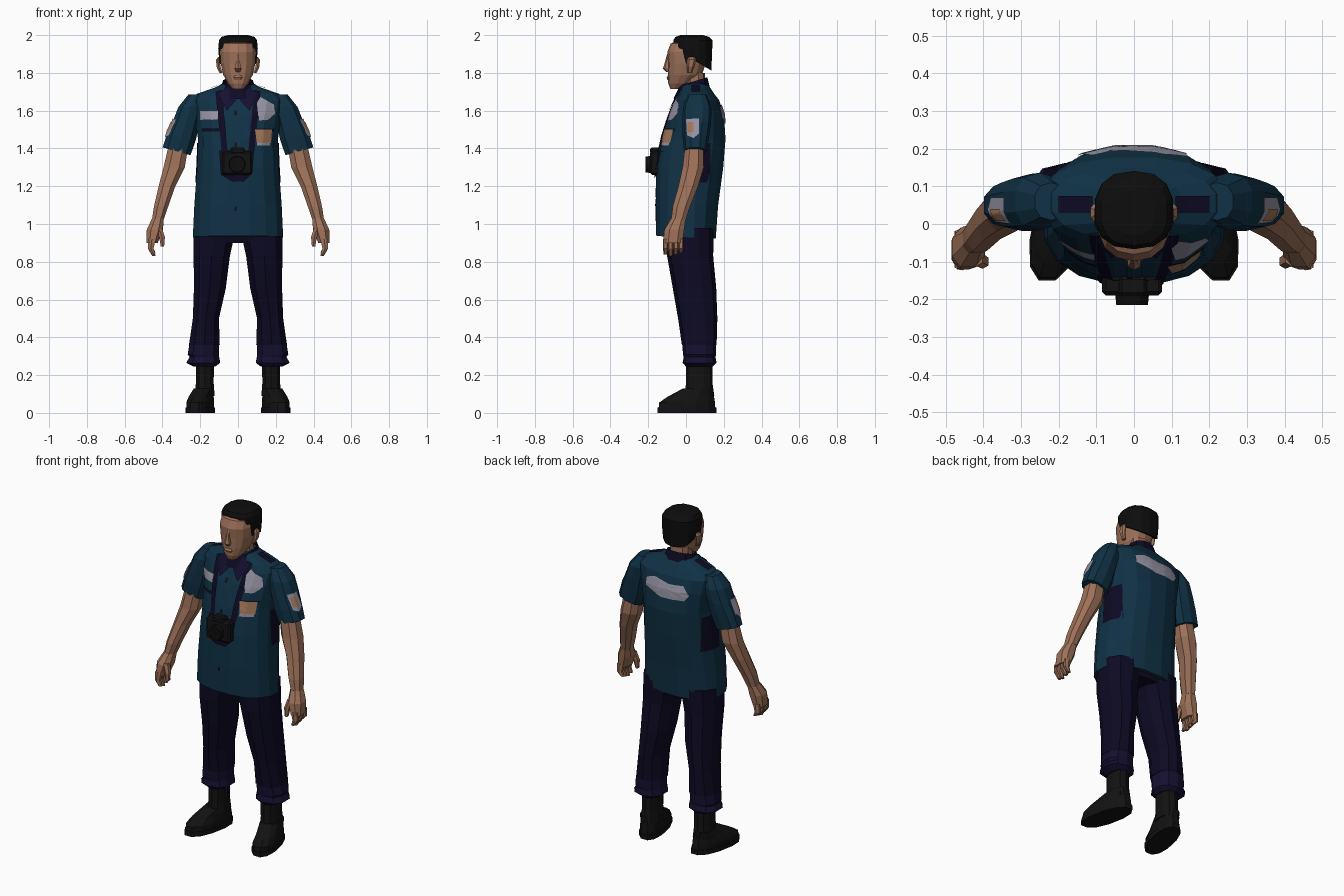
import bpy, bmesh, math
from mathutils import Vector
from mathutils.bvhtree import BVHTree

if "Cube" in bpy.data.objects:
    bpy.data.objects.remove(bpy.data.objects["Cube"])


def material(name, *rgb):
    m = bpy.data.materials.new(name)
    m.use_nodes = True
    m.diffuse_color = (*rgb, 1)
    node = m.node_tree.nodes["Principled BSDF"]
    node.inputs["Base Color"].default_value = (*rgb, 1)
    node.inputs["Roughness"].default_value = 0.9
    return m


SHIRT = material("shirt blue", .005, .031, .06)
NAVY = material("trouser navy", .004, .003, .017)
TRIM = material("trim navy", .007, .005, .03)
SKIN = material("skin", .34, .165, .1)
LEATHER = material("boot black", .006, .006, .006)
HAIR = material("hair black", .004, .004, .004)
GREY = material("badge grey", .3, .29, .36)
TAN = material("patch tan", .36, .18, .1)


def finish(name, bm, mat):
    me = bpy.data.meshes.new(name)
    bm.to_mesh(me)
    bm.free()
    me.materials.append(mat)
    ob = bpy.data.objects.new(name, me)
    bpy.context.collection.objects.link(ob)
    return ob


def loft(name, mat, rings, n=12, power=0.85, caps=True, side=1):
    """Skin rings of (x, y, z, rx, ry, slope in x, slope in y, shear)."""
    bm = bmesh.new()
    rows = []
    for ring in rings:
        cx, cy, z, rx, ry, sx, sy, shear = (list(ring) + [0, 0, 0])[:8]
        row = []
        for i in range(n):
            a = 2 * math.pi * (i + .5) / n
            c, s = math.cos(a), math.sin(a)
            dx = math.copysign(abs(c) ** power, c) * rx
            dy = math.copysign(abs(s) ** power, s) * ry
            row.append(bm.verts.new((side * (cx + dx + shear * dy), cy + dy,
                                     z + sx * dx + sy * dy)))
        rows.append(row)
    for lo, hi in zip(rows, rows[1:]):
        for i in range(n):
            j = (i + 1) % n
            bm.faces.new((lo[i], lo[j], hi[j], hi[i]))
    if caps:
        bm.faces.new(rows[0])
        bm.faces.new(rows[-1])
    bmesh.ops.recalc_face_normals(bm, faces=bm.faces)
    return finish(name, bm, mat)


def pair(name, mat, rings, **kw):
    return [loft(f"{label}_{name}", mat, rings, side=s, **kw)
            for label, s in (("left", 1), ("right", -1))]


AIM = {"front": (Vector((0, 1, 0)), lambda u, v: Vector((u, -1, v))),
       "back": (Vector((0, -1, 0)), lambda u, v: Vector((u, 1, v))),
       "left": (Vector((-1, 0, 0)), lambda u, v: Vector((1, u, v))),
       "right": (Vector((1, 0, 0)), lambda u, v: Vector((-1, u, v))),
       "top": (Vector((0, 0, -1)), lambda u, v: Vector((u, v, 3)))}


def patch(name, mat, target, view, outline, lift=.006):
    """Lay a thin plate with the given outline on the target's surface."""
    d, place = AIM[view]
    me = target.data
    tree = BVHTree.FromPolygons([v.co for v in me.vertices],
                                [p.vertices[:] for p in me.polygons])
    bm = bmesh.new()

    def drop(p):
        o = place(*p)
        hit = tree.ray_cast(o, d)[0] or tree.find_nearest(o)[0]
        return bm.verts.new(hit - d * lift)

    pts = [Vector(p) for p in outline]
    edge = [a.lerp(b, k / 4) for a, b in zip(pts, pts[1:] + pts[:1]) for k in range(4)]
    mid = sum(pts, Vector((0, 0))) / len(pts)
    rows = [[drop(mid.lerp(p, t)) for p in edge] for t in (1, .7, .35)]
    centre = drop(mid)
    n = len(edge)
    for i in range(n):
        j = (i + 1) % n
        for a, b in zip(rows, rows[1:]):
            bm.faces.new((a[i], a[j], b[j], b[i]))
        bm.faces.new((rows[-1][i], rows[-1][j], centre))
    bm.normal_update()
    if sum(f.normal.dot(d) for f in bm.faces) > 0:
        bmesh.ops.reverse_faces(bm, faces=bm.faces)
    return finish(name, bm, mat)


def box(x0, x1, z0, z1):
    return [(x0, z0), (x1, z0), (x1, z1), (x0, z1)]


def block(name, mat, lo, hi, bevel=.01):
    bm = bmesh.new()
    bmesh.ops.create_cube(bm, size=1)
    for v in bm.verts:
        v.co = [a + (b - a) * (c + .5) for a, b, c in zip(lo, hi, v.co)]
    bmesh.ops.bevel(bm, geom=bm.edges[:], offset=bevel, segments=1, affect='EDGES')
    return finish(name, bm, mat)


# Shirt
torso = loft("shirt_body", SHIRT, [
    (0, 0, .93, .243, .16, 0, -.04), (0, .005, 1.1, .235, .168),
    (0, .02, 1.3, .22, .18), (0, .04, 1.45, .215, .172),
    (0, .055, 1.58, .235, .148), (0, .06, 1.655, .25, .118),
    (0, .055, 1.69, .22, .095), (0, .05, 1.72, .13, .08),
    (0, .05, 1.74, .09, .065)], n=16)
sleeves = pair("sleeve", SHIRT, [
    (.325, .05, 1.385, .077, .06, .28), (.3, .052, 1.46, .08, .07, .2),
    (.275, .057, 1.54, .075, .076), (.25, .06, 1.62, .068, .076),
    (.22, .06, 1.685, .045, .05)], n=10)

# Neck, head and hair
loft("neck", SKIN, [(0, .035, 1.64, .07, .07), (0, .045, 1.7, .062, .06),
                    (0, .045, 1.8, .062, .055)], n=10)
loft("head", SKIN, [
    (0, -.055, 1.715, .03, .028), (0, -.03, 1.745, .056, .064),
    (0, -.005, 1.79, .08, .09), (0, .005, 1.85, .094, .1),
    (0, .005, 1.91, .097, .104), (0, .015, 1.955, .09, .096),
    (0, .03, 1.98, .06, .06)], n=14, power=.9)
loft("nose", SKIN, [(0, -.093, 1.805, .012, .012), (0, -.102, 1.822, .02, .02),
                    (0, -.095, 1.86, .011, .016), (0, -.09, 1.9, .008, .01)], n=6)
loft("lips", SKIN, [(0, -.085, 1.763, .02, .014), (0, -.088, 1.775, .027, .016),
                    (0, -.085, 1.786, .02, .012)], n=8)
pair("ear", SKIN, [(.09, .02, 1.80, .01, .012), (.104, .025, 1.835, .012, .02),
                   (.106, .03, 1.87, .011, .024), (.098, .03, 1.885, .008, .014)], n=6)
loft("hair", HAIR, [
    (0, .035, 1.87, .099, .1, 0, -.58), (0, .035, 1.92, .106, .102, 0, -.3),
    (0, .037, 1.972, .103, .104), (0, .033, 1.99, .09, .09),
    (0, .03, 2.0, .055, .06)], n=14, power=.8)
pair("sideburn", HAIR, [(.091, .01, 1.85, .006, .012), (.097, .02, 1.93, .009, .04)], n=6)

# Arms and hands
pair("forearm", SKIN, [
    (.31, .045, 1.44, .055, .05), (.338, .038, 1.3, .06, .06),
    (.376, .012, 1.2, .047, .056), (.408, -.025, 1.09, .04, .049),
    (.425, -.04, 1.02, .033, .041)], n=8)
pair("palm", SKIN, [(.424, -.04, 1.03, .033, .041), (.44, -.062, .97, .046, .056),
                    (.455, -.07, .9, .032, .055)], n=8)
pair("thumb", SKIN, [(.42, -.09, .98, .02, .022), (.402, -.1, .93, .017, .019),
                     (.4, -.105, .88, .01, .012)], n=6)
for i, finger in enumerate(("index", "middle", "ring", "little")):
    y, tip = -.108 + .027 * i, .83 + .008 * abs(i - 1)
    pair(finger + "_finger", SKIN, [
        (.456, y, .92, .022, .015), (.462, y, .87, .017, .014),
        (.445, y, tip, .01, .01)], n=6)

# Trousers
loft("trouser_seat", NAVY, [(0, .02, .9, .2, .11), (0, .015, .98, .232, .135)], n=14)
pair("trouser_leg", NAVY, [
    (.123, .018, .98, .118, .128), (.139, .022, .83, .1, .122),
    (.149, .045, .66, .088, .115), (.17, .062, .5, .072, .104),
    (.178, .07, .36, .085, .092)], n=10)
pair("trouser_cuff", TRIM, [
    (.178, .07, .37, .082, .09), (.184, .072, .31, .086, .088),
    (.178, .072, .295, .082, .084), (.184, .072, .265, .094, .09),
    (.178, .07, .245, .06, .07)], n=10)

# Boots
pair("boot_shaft", LEATHER, [(.176, .072, .09, .055, .078), (.176, .07, .16, .049, .07),
                             (.174, .07, .29, .05, .07)], n=10)
pair("boot_foot", LEATHER, [
    (.2, .005, .02, .066, .155, 0, 0, -.2), (.2, .006, .055, .066, .152, 0, 0, -.2),
    (.195, .025, .085, .06, .127, 0, 0, -.2), (.183, .065, .13, .052, .082)], n=12)
pair("boot_sole", LEATHER, [(.2, .005, 0, .07, .16, 0, 0, -.2),
                            (.2, .005, .028, .07, .16, 0, 0, -.2)], n=12)

# Collar and shirt fittings
loft("collar", NAVY, [(0, .03, 1.69, .105, .1, 0, .3), (0, .04, 1.755, .08, .075, 0, .3)],
     caps=False)
for label, s in (("left", 1), ("right", -1)):
    patch(label + "_collar_flap", TRIM, torso, "front",
          [(s * .012, 1.655), (s * .06, 1.6), (s * .1, 1.69), (s * .06, 1.725)], .01)
    patch(label + "_strap", NAVY, torso, "front",
          [(s * .085, 1.71), (s * .12, 1.70), (s * .085, 1.38), (s * .055, 1.38)], .009)
    patch(label + "_epaulette", NAVY, torso, "top", box(s * .11, s * .2, .03, .075))
    patch(label + "_side_panel", NAVY, torso, label, box(.0, .13, 1.22, 1.43), .004)
    patch(label + "_pocket", SHIRT, torso, "front", box(s * .09, s * .185, 1.38, 1.5))
    patch(label + "_pocket_edge", NAVY, torso, "front", box(s * .085, s * .19, 1.49, 1.505), .008)
patch("placket", SHIRT, torso, "front", box(-.02, .02, .95, 1.64), .004)
for k in range(4):
    z = 1.08 + .17 * k
    patch("shirt_button", LEATHER, torso, "front", box(-.018, -.004, z - .012, z + .012), .008)

# Badges
patch("name_plate", GREY, torso, "front", box(-.205, -.105, 1.55, 1.6), .009)
patch("chest_badge", GREY, torso, "front",
      [(.11, 1.545), (.16, 1.55), (.2, 1.585), (.19, 1.635), (.12, 1.675), (.1, 1.64)], .01)
patch("pocket_badge", TAN, torso, "front",
      [(.09, 1.5), (.1, 1.43), (.14, 1.415), (.175, 1.43), (.18, 1.5)], .0095)
patch("pocket_badge_trim", GREY, torso, "front", box(.1, .17, 1.415, 1.432), .0098)
patch("back_emblem", GREY, torso, "back",
      [(-.15, 1.57), (-.12, 1.535), (.02, 1.53), (.14, 1.565), (.14, 1.615),
       (.08, 1.635), (-.02, 1.615), (-.11, 1.62)])
for label, sleeve in zip(("left", "right"), sleeves):
    patch(label + "_sleeve_badge", GREY, sleeve, label,
          [(.0, 1.555), (.005, 1.47), (.04, 1.455), (.07, 1.48), (.07, 1.56)])
    patch(label + "_sleeve_crest", TAN, sleeve, label, box(.008, .04, 1.485, 1.54), .009)

# Camera hanging on the chest
patch("camera_strap_loop", NAVY, torso, "front",
      [(-.1, 1.39), (-.09, 1.26), (-.03, 1.225), (.03, 1.225), (.075, 1.27), (.085, 1.39)], .009)
block("camera_body", LEATHER, (-.085, -.19, 1.26), (.075, -.13, 1.385))
block("camera_hump", LEATHER, (-.04, -.19, 1.37), (.035, -.14, 1.405), .008)
bm = bmesh.new()
bmesh.ops.create_cone(bm, cap_ends=True, segments=12, radius1=.048, radius2=.042, depth=.06)
lens = finish("camera_lens", bm, HAIR)
lens.rotation_euler.x = math.pi / 2
lens.location = (-.005, -.185, 1.315)
